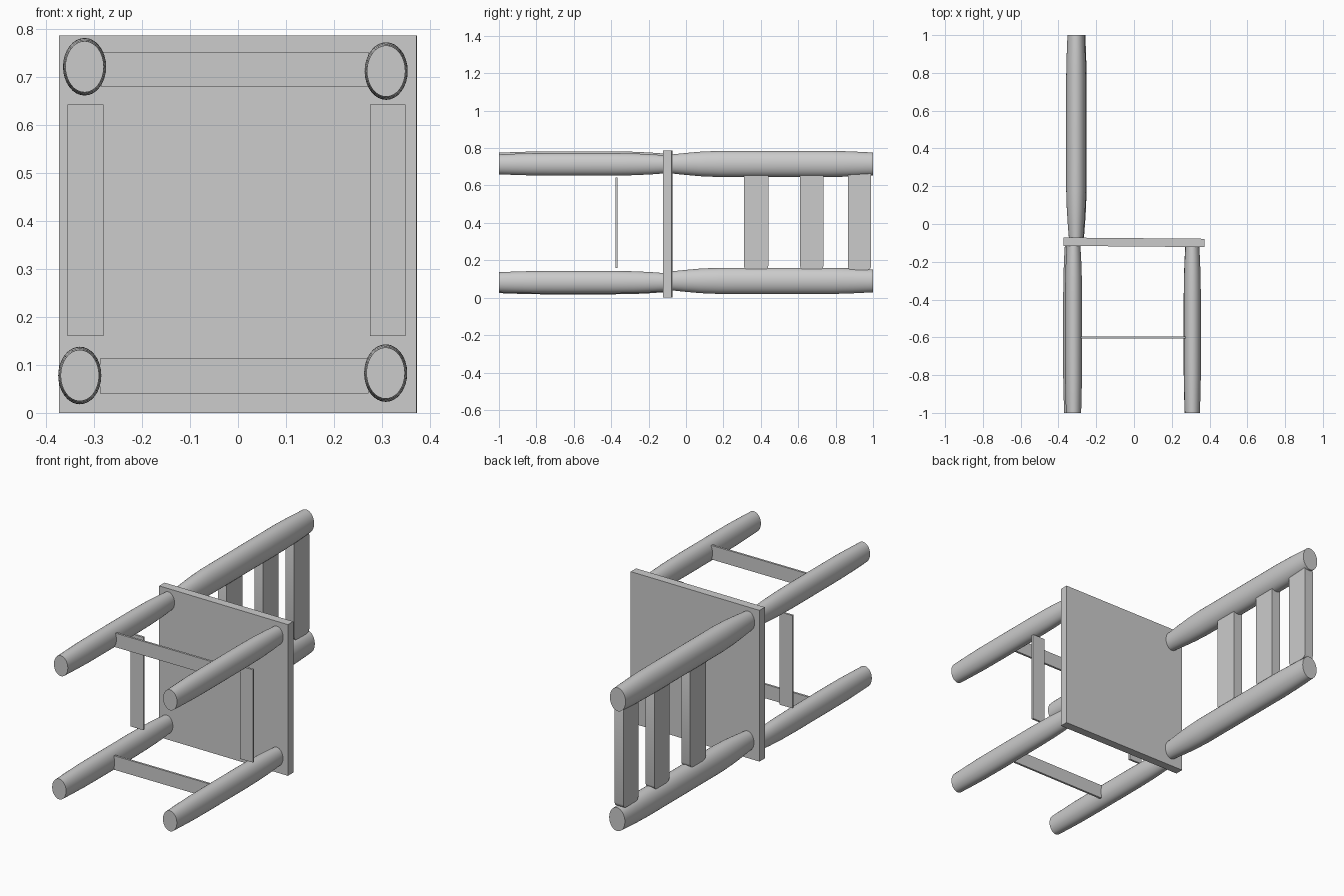
import bpy, bmesh, math
from mathutils import Matrix

if "Cube" in bpy.data.objects:
    bpy.data.objects.remove(bpy.data.objects["Cube"], do_unlink=True)

GREY = (0.6, 0.6, 0.6, 1.0)
grey = bpy.data.materials.new("plain grey")
grey.diffuse_color = GREY
grey.use_nodes = True
grey.node_tree.nodes["Principled BSDF"].inputs["Base Color"].default_value = GREY


def finish(name, bm, smooth=False):
    bmesh.ops.recalc_face_normals(bm, faces=bm.faces[:])
    mesh = bpy.data.meshes.new(name)
    bm.to_mesh(mesh)
    bm.free()
    mesh.materials.append(grey)
    obj = bpy.data.objects.new(name, mesh)
    bpy.context.collection.objects.link(obj)
    if smooth:
        bpy.ops.object.select_all(action='DESELECT')
        obj.select_set(True)
        bpy.context.view_layer.objects.active = obj
        bpy.ops.object.shade_smooth_by_angle(angle=math.radians(35))
    return obj


def box(name, x, y, z, turn=0.0):
    """Box from (min, max) ranges, optionally turned about z."""
    bm = bmesh.new()
    size = [b - a for a, b in (x, y, z)]
    mid = [(a + b) / 2 for a, b in (x, y, z)]
    bmesh.ops.create_cube(bm, size=1, matrix=Matrix.Translation(mid)
                          @ Matrix.Rotation(turn, 4, 'Z')
                          @ Matrix.Diagonal((*size, 1)))
    return bm


def turned_pole(name, x, z, rx, rz, profile, sides=32):
    """Oval pole along y; profile lists (y, width factor)."""
    bm = bmesh.new()
    rings = []
    for y, f in profile:
        angles = [2 * math.pi * i / sides for i in range(sides)]
        rings.append([bm.verts.new((x + rx * f * math.cos(a), y,
                                    z + rz * f * math.sin(a))) for a in angles])
    for r, s in zip(rings, rings[1:]):
        for i in range(sides):
            j = (i + 1) % sides
            bm.faces.new((r[i], r[j], s[j], s[i]))
    bm.faces.new(rings[0])
    bm.faces.new(rings[-1])
    return finish(name, bm, smooth=True)


# Seat, very slightly tilted
finish("seat", box("seat", (-0.373, 0.373), (-0.119, -0.075), (0.0, 0.787),
                   turn=math.radians(-0.5)))

# Legs
LEG = [(-1, 0.89), (-0.92, 0.94), (-0.82, 0.99), (-0.7, 1), (-0.4, 1),
       (-0.28, 0.97), (-0.19, 0.9), (-0.11, 0.8)]
for name, x, z in (("rear_leg_upper", -0.320, 0.722),
                   ("rear_leg_lower", -0.330, 0.078),
                   ("front_leg_upper", 0.309, 0.713),
                   ("front_leg_lower", 0.308, 0.083)):
    turned_pole(name, x, z, 0.045, 0.06, LEG)

# Back posts
POST = [(-0.08, 0.72), (0.0, 0.84), (0.08, 0.94), (0.18, 1), (0.78, 1),
        (0.88, 0.96), (0.95, 0.91), (1, 0.87)]
turned_pole("back_post_upper", -0.307, 0.715, 0.052, 0.07, POST)
turned_pole("back_post_lower", -0.303, 0.090, 0.052, 0.07, POST)

# Thin stretchers between the legs
finish("side_stretcher_upper", box("", (-0.285, 0.272), (-0.607, -0.596), (0.680, 0.753)))
finish("side_stretcher_lower", box("", (-0.288, 0.272), (-0.607, -0.596), (0.040, 0.113)))
finish("rear_stretcher", box("", (-0.356, -0.281), (-0.377, -0.366), (0.160, 0.643)))
finish("front_stretcher", box("", (0.275, 0.349), (-0.377, -0.366), (0.160, 0.643)))

# Back slats with softened corners
for i, (y0, y1) in enumerate(((0.31, 0.44), (0.61, 0.735), (0.865, 0.99))):
    bm = box("", (-0.332, -0.282), (y0, y1), (0.148, 0.674))
    corners = [e for e in bm.edges
               if abs(e.verts[0].co.x - e.verts[1].co.x) > 0.01]
    bmesh.ops.bevel(bm, geom=corners, offset=0.022, segments=3,
                    profile=0.5, affect='EDGES')
    finish(f"back_slat_{i + 1}", bm, smooth=True)
